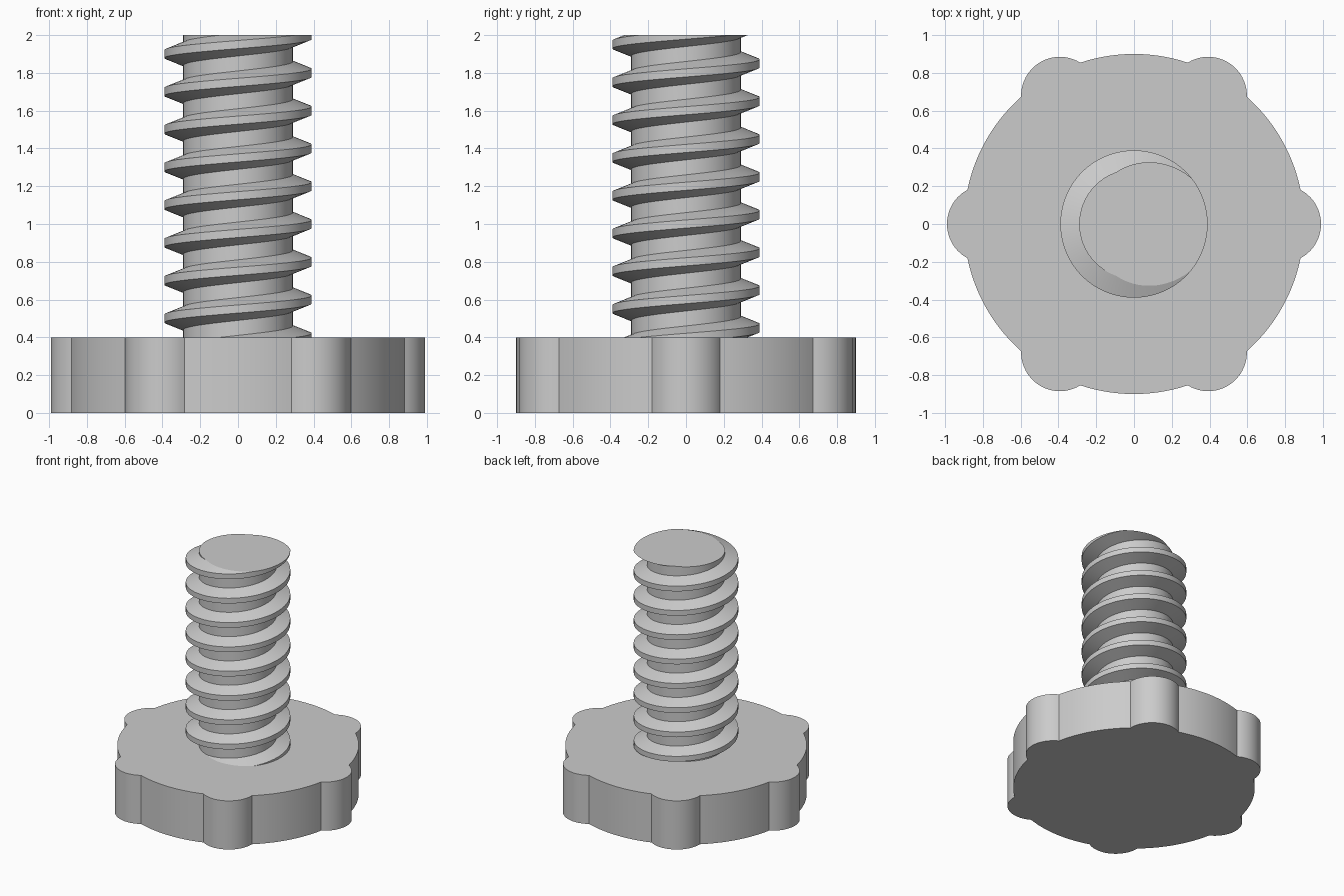
import bpy, bmesh
from math import sin, cos, pi, radians, atan2, sqrt

cube = bpy.data.objects.get("Cube")
if cube:
    bpy.data.objects.remove(cube, do_unlink=True)

# One plain grey material
COLOUR = (0.6, 0.6, 0.6, 1.0)
grey = bpy.data.materials.new("grey")
grey.use_nodes = True
grey.diffuse_color = COLOUR
grey.node_tree.nodes["Principled BSDF"].inputs["Base Color"].default_value = COLOUR


def finish(bm, name):
    """Turn a bmesh into a smooth-shaded object with sharp edges kept."""
    bmesh.ops.recalc_face_normals(bm, faces=bm.faces[:])
    mesh = bpy.data.meshes.new(name)
    bm.to_mesh(mesh)
    bm.free()
    mesh.materials.append(grey)
    obj = bpy.data.objects.new(name, mesh)
    bpy.context.collection.objects.link(obj)
    bpy.ops.object.select_all(action='DESELECT')
    obj.select_set(True)
    bpy.context.view_layer.objects.active = obj
    bpy.ops.object.shade_smooth_by_angle(angle=radians(20))
    return obj


# Grip head: a disc with six round lobes on its rim
HEAD_R, LOBE_R, LOBE_DIST, HEAD_H, LOBES = 0.9, 0.205, 0.785, 0.4, 6
meet_x = (HEAD_R**2 - LOBE_R**2 + LOBE_DIST**2) / (2 * LOBE_DIST)
meet_y = sqrt(HEAD_R**2 - meet_x**2)
disc_angle = atan2(meet_y, meet_x)
lobe_angle = atan2(meet_y, meet_x - LOBE_DIST)


def arc(cx, cy, r, start, end, n):
    """Points along an arc, leaving out the end point."""
    return [(cx + r * cos(start + (end - start) * i / n),
             cy + r * sin(start + (end - start) * i / n)) for i in range(n)]


outline = []
step = 2 * pi / LOBES
for k in range(LOBES):
    a = k * step
    outline += arc(LOBE_DIST * cos(a), LOBE_DIST * sin(a), LOBE_R,
                   a - lobe_angle, a + lobe_angle, 20)
    outline += arc(0, 0, HEAD_R, a + disc_angle, a + step - disc_angle, 14)

bm = bmesh.new()
base = bm.faces.new([bm.verts.new((x, y, 0)) for x, y in outline])
top = bmesh.ops.extrude_face_region(bm, geom=[base], use_keep_orig=True)["geom"]
bmesh.ops.translate(bm, vec=(0, 0, HEAD_H),
                    verts=[v for v in top if isinstance(v, bmesh.types.BMVert)])
finish(bm, "grip_head")

# Threaded shaft: a tooth profile swept along a right-handed helix
CORE_R, CREST_R, PITCH, SEGS, TURNS = 0.29, 0.39, 0.2, 72, 11
CREST_HALF, ROOT_HALF = 0.0215, 0.0605
tooth = [(CORE_R, -ROOT_HALF), (CREST_R, -CREST_HALF), (CREST_R, CREST_HALF),
         (CORE_R, ROOT_HALF), (CORE_R, PITCH - ROOT_HALF)]

bm = bmesh.new()
rows = []
for i in range(SEGS * TURNS + 1):
    a = 2 * pi * i / SEGS
    z = PITCH * i / SEGS
    rows.append([bm.verts.new((r * cos(a), r * sin(a), z + dz)) for r, dz in tooth])
for p, q in zip(rows, rows[1:]):
    for j in range(len(tooth) - 1):
        bm.faces.new((p[j], q[j], q[j + 1], p[j + 1]))
bmesh.ops.remove_doubles(bm, verts=bm.verts[:], dist=0.0005)

# Trim the thread flat at the tip and inside the head, then cap both ends
for height, up in ((2.0, True), (0.35, False)):
    cut = bmesh.ops.bisect_plane(
        bm, geom=bm.verts[:] + bm.edges[:] + bm.faces[:], dist=1e-5,
        plane_co=(0, 0, height), plane_no=(0, 0, 1),
        clear_outer=up, clear_inner=not up)["geom_cut"]
    rim = [v for v in cut if isinstance(v, bmesh.types.BMVert)]
    rim.sort(key=lambda v: atan2(v.co.y, v.co.x))
    bm.faces.new(rim)
finish(bm, "threaded_shaft")
